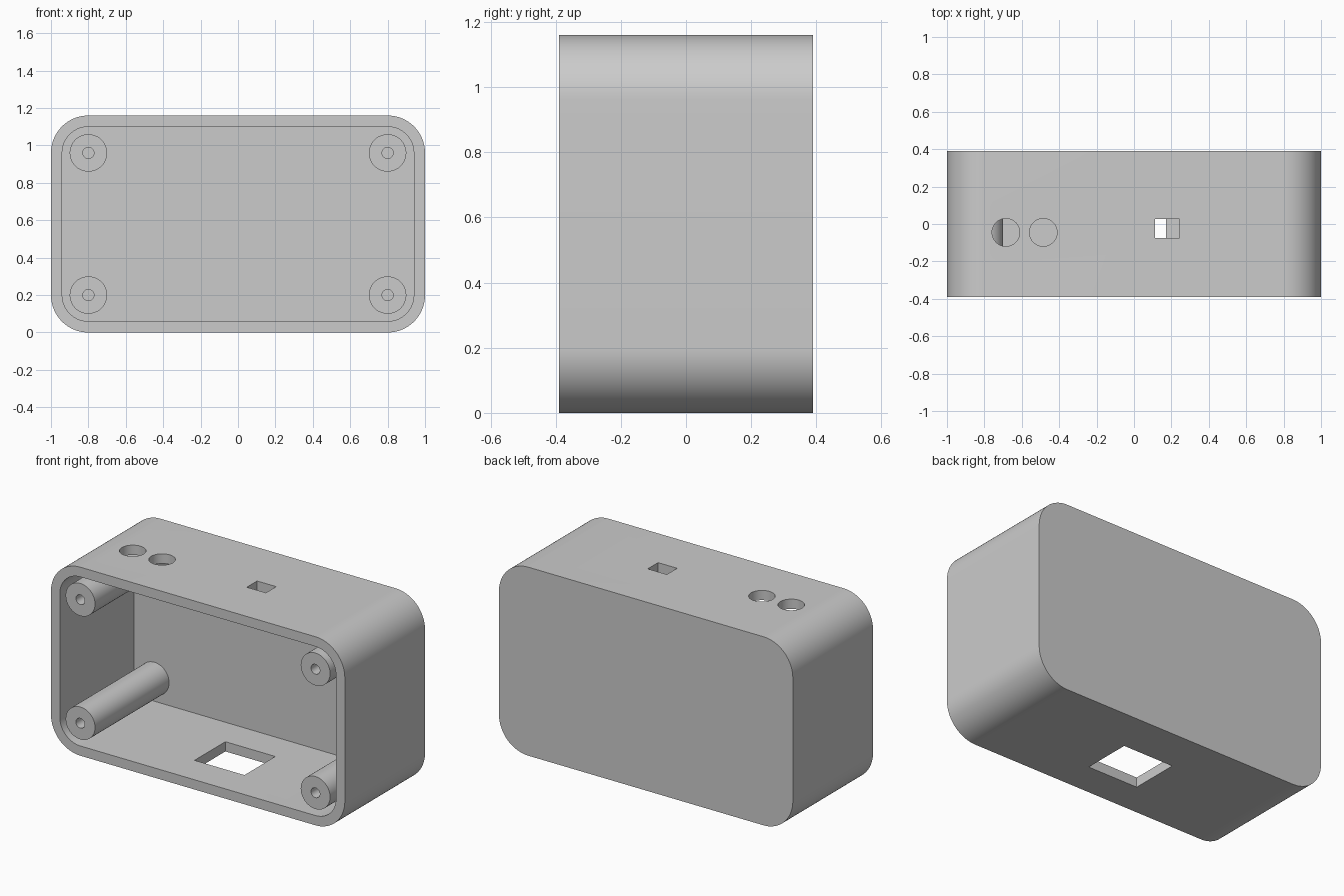
import bpy, bmesh
from math import cos, sin, pi
from mathutils import Matrix, Vector

cube = bpy.data.objects.get("Cube")
if cube:
    bpy.data.objects.remove(cube, do_unlink=True)

WIDTH, HEIGHT, FRONT, BACK = 2.0, 1.16, -0.39, 0.39
WALL, RADIUS = 0.06, 0.2

grey = bpy.data.materials.new("light_grey_plastic")
grey.use_nodes = True
colour = (0.6, 0.6, 0.6, 1)
grey.diffuse_color = colour
grey.node_tree.nodes["Principled BSDF"].inputs["Base Color"].default_value = colour


def make_object(name, bm):
    bmesh.ops.recalc_face_normals(bm, faces=bm.faces)
    mesh = bpy.data.meshes.new(name)
    bm.to_mesh(mesh)
    bm.free()
    mesh.materials.append(grey)
    obj = bpy.data.objects.new(name, mesh)
    bpy.context.collection.objects.link(obj)
    return obj


def rounded_block(name, inset, y0, y1, steps=20):
    """Rounded rectangle in the XZ plane, extruded along Y."""
    r = RADIUS - inset
    cx, cz = WIDTH / 2 - RADIUS, HEIGHT / 2 - RADIUS
    bm = bmesh.new()
    verts = []
    for corner, (sx, sz) in enumerate([(1, 1), (-1, 1), (-1, -1), (1, -1)]):
        for i in range(steps + 1):
            a = (corner + i / steps) * pi / 2
            verts.append(bm.verts.new((sx * cx + r * cos(a), y0,
                                       HEIGHT / 2 + sz * cz + r * sin(a))))
    face = bm.faces.new(verts)
    ext = bmesh.ops.extrude_face_region(bm, geom=[face])
    moved = [v for v in ext["geom"] if isinstance(v, bmesh.types.BMVert)]
    bmesh.ops.translate(bm, verts=moved, vec=(0, y1 - y0, 0))
    return make_object(name, bm)


def box_cutter(name, centre, size):
    bm = bmesh.new()
    bmesh.ops.create_cube(bm, size=1, matrix=Matrix.Translation(centre)
                          @ Matrix.Diagonal((*size, 1)))
    return make_object(name, bm)


def round_cutter(name, centre, radius, depth):
    bm = bmesh.new()
    bmesh.ops.create_cone(bm, cap_ends=True, segments=48, radius1=radius,
                          radius2=radius, depth=depth,
                          matrix=Matrix.Translation(centre))
    return make_object(name, bm)


def activate(obj):
    bpy.ops.object.select_all(action="DESELECT")
    obj.select_set(True)
    bpy.context.view_layer.objects.active = obj


def smooth(obj):
    activate(obj)
    bpy.ops.object.shade_smooth_by_angle(angle=pi / 6)


# Case shell, open at the front
shell = rounded_block("case_shell", 0, FRONT, BACK)
cutters = [
    rounded_block("cavity", WALL, FRONT - 0.1, BACK - WALL),
    round_cutter("outer_round_hole", (-0.685, -0.045, HEIGHT), 0.074, 0.3),
    round_cutter("inner_round_hole", (-0.485, -0.045, HEIGHT), 0.074, 0.3),
    box_cutter("switch_slot", (0.177, -0.024, HEIGHT), (0.13, 0.1, 0.3)),
    box_cutter("bottom_window", (0, -0.03, 0), (0.34, 0.3, 0.3)),
]
for cutter in cutters:
    mod = shell.modifiers.new(cutter.name, "BOOLEAN")
    mod.operation = "DIFFERENCE"
    mod.solver = "EXACT"
    mod.object = cutter
    activate(shell)
    bpy.ops.object.modifier_apply(modifier=mod.name)
    bpy.data.objects.remove(cutter, do_unlink=True)
smooth(shell)


# Screw posts: hollow tubes from the back wall to the front rim
def screw_post(name, x, z, outer=0.1, bore=0.03, segments=48):
    bm = bmesh.new()
    rings = []
    for r, y in [(outer, BACK - WALL), (outer, FRONT),
                 (bore, FRONT), (bore, BACK - WALL)]:
        rings.append([bm.verts.new(Vector((x + r * cos(a), y, z + r * sin(a))))
                      for a in (2 * pi * i / segments for i in range(segments))])
    for ring, following in zip(rings, rings[1:]):
        for i in range(segments):
            j = (i + 1) % segments
            bm.faces.new((ring[i], ring[j], following[j], following[i]))
    # Ring normals are wound outward from the tube wall
    post = make_object(name, bm)
    side = post.data.polygons[0]
    if side.normal.dot(side.center - Vector((x, side.center.y, z))) < 0:
        post.data.flip_normals()
    smooth(post)


for side, x in (("right", -0.8), ("left", 0.8)):
    for level, z in (("lower", RADIUS), ("upper", HEIGHT - RADIUS)):
        screw_post(f"{level}_{side}_screw_post", x, z)
